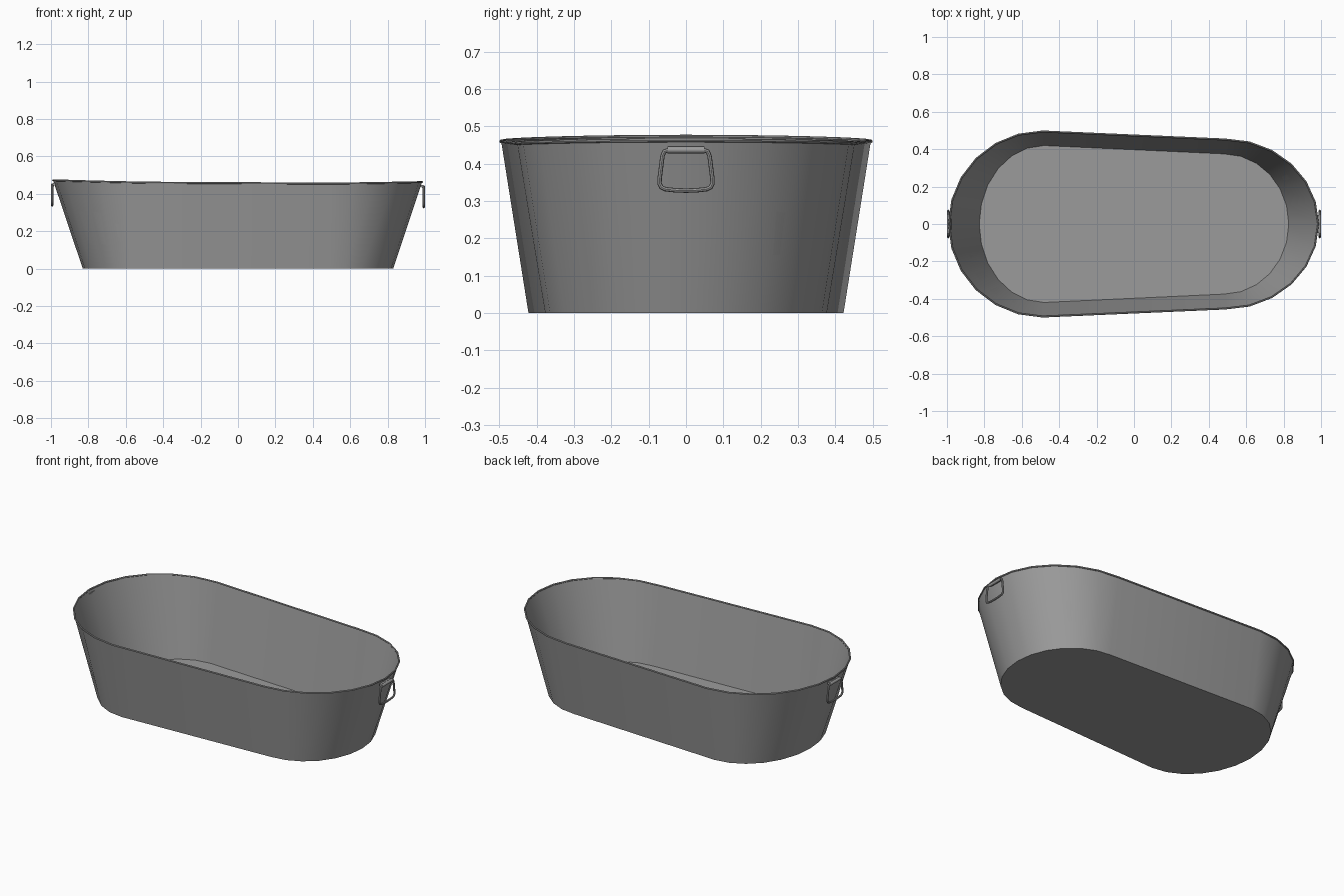
import bpy, bmesh, math

if "Cube" in bpy.data.objects:
    bpy.data.objects.remove(bpy.data.objects["Cube"])

N = 12  # segments per rounded end

grey = bpy.data.materials.new("dark_zinc")
grey.diffuse_color = (0.33, 0.33, 0.33, 1)
grey.use_nodes = True
grey.node_tree.nodes["Principled BSDF"].inputs["Base Color"].default_value = grey.diffuse_color


def outline(cx, rxl, ryl, rxr, ryr):
    """Egg-like stadium: two half ellipses joined by straight sides."""
    pts = []
    for i in range(N + 1):
        a = -math.pi / 2 + math.pi * i / N
        pts.append((cx + rxr * math.cos(a), ryr * math.sin(a)))
    for i in range(N + 1):
        a = math.pi / 2 + math.pi * i / N
        pts.append((-cx + rxl * math.cos(a), ryl * math.sin(a)))
    return pts


def rim_z(x):
    return 0.454 - 0.005 * x + 0.014 * x * x


def finish(ob, name):
    """Name, colour and smooth a part."""
    ob.name = name
    ob.data.materials.clear()
    ob.data.materials.append(grey)
    bpy.ops.object.select_all(action='DESELECT')
    ob.select_set(True)
    bpy.context.view_layer.objects.active = ob
    bpy.ops.object.shade_smooth_by_angle(angle=math.radians(40))


def tube(name, points, radius):
    """Closed round tube through the points, turned into a mesh."""
    cu = bpy.data.curves.new(name, 'CURVE')
    cu.dimensions = '3D'
    cu.bevel_depth = radius
    cu.bevel_resolution = 2
    sp = cu.splines.new('POLY')
    sp.points.add(len(points) - 1)
    for p, co in zip(sp.points, points):
        p.co = (*co, 1)
    sp.use_cyclic_u = True
    ob = bpy.data.objects.new(name, cu)
    bpy.context.collection.objects.link(ob)
    bpy.ops.object.select_all(action='DESELECT')
    ob.select_set(True)
    bpy.context.view_layer.objects.active = ob
    bpy.ops.object.convert(target='MESH')
    finish(bpy.context.object, name)


# Tub body: thin flared wall with floor
T = 0.003
top = [(x, y, rim_z(x)) for x, y in outline(0.488, 0.501, 0.495, 0.496, 0.452)]
bottom = [(x, y, 0) for x, y in outline(0.483, 0.347, 0.422, 0.347, 0.377)]


def inset(ring, dz):
    return [(x * (1 - T), y * (1 - 2 * T), z + dz) for x, y, z in ring]


bm = bmesh.new()
rings = [[bm.verts.new(p) for p in r]
         for r in (bottom, top, inset(top, 0), inset(bottom, T))]
for lo, hi in zip(rings, rings[1:]):
    for i in range(len(lo)):
        j = (i + 1) % len(lo)
        bm.faces.new((lo[i], lo[j], hi[j], hi[i]))
bm.faces.new(rings[0][::-1])
bm.faces.new(rings[-1])
bmesh.ops.recalc_face_normals(bm, faces=bm.faces)
me = bpy.data.meshes.new("tub_body")
bm.to_mesh(me)
bm.free()
body = bpy.data.objects.new("tub_body", me)
bpy.context.collection.objects.link(body)
finish(body, "tub_body")

# Rolled rim
tube("rolled_rim", top, 0.005)

# Drop handles with their mounting sleeves on both ends
half = [(0.046, 0.0), (0.058, -0.004), (0.063, -0.016), (0.0705, -0.075),
        (0.071, -0.09), (0.066, -0.1), (0.056, -0.105), (0.03, -0.108)]
loop = half + [(0, -0.109)] + [(-y, z) for y, z in reversed(half)]
for side, s, z0 in (("left", -1, 0.447), ("right", 1, 0.437)):
    x0 = s * 0.9935
    tube(side + "_handle", [(x0, y, z0 + z) for y, z in loop], 0.006)
    bpy.ops.mesh.primitive_cylinder_add(
        vertices=16, radius=0.009, depth=0.098, location=(s * 0.991, 0, z0),
        rotation=(math.pi / 2, 0, 0))
    finish(bpy.context.object, side + "_handle_sleeve")
    bpy.ops.mesh.primitive_cube_add(size=1, location=(s * 0.983, 0, z0 + 0.004))
    bpy.context.object.scale = (0.012, 0.096, 0.012)
    finish(bpy.context.object, side + "_handle_tab")
